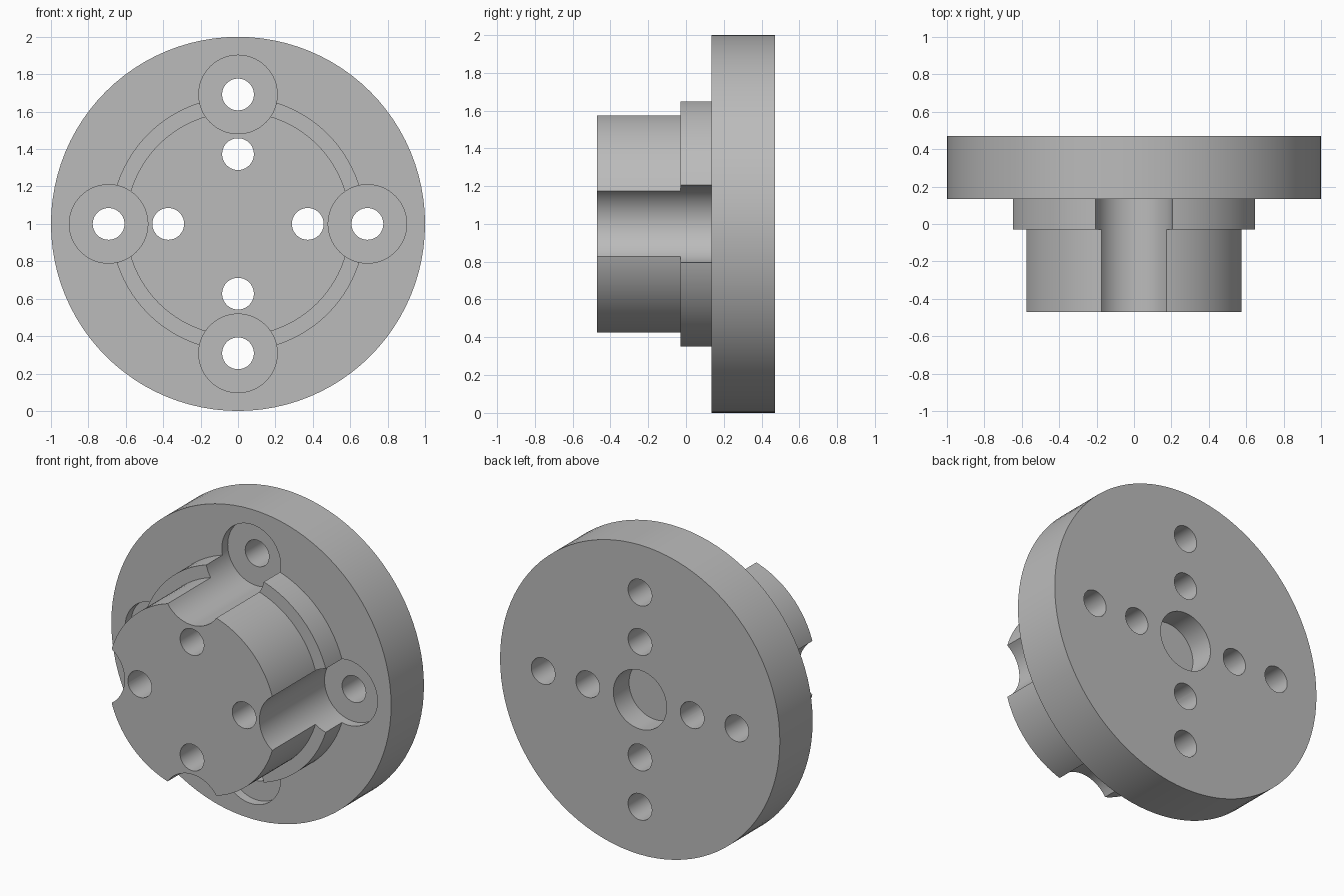
import bpy, bmesh, math
from mathutils import Matrix, Vector

old = bpy.data.objects.get("Cube")
if old:
    bpy.data.objects.remove(old, do_unlink=True)

FRONT, STEP, FACE, BACK = -0.47, -0.03, 0.135, 0.47

steel = bpy.data.materials.new("plain grey")
steel.use_nodes = True
grey = (0.5, 0.5, 0.5, 1)
steel.diffuse_color = grey
steel.node_tree.nodes["Principled BSDF"].inputs["Base Color"].default_value = grey


def make_object(name, bm):
    bmesh.ops.recalc_face_normals(bm, faces=bm.faces)
    mesh = bpy.data.meshes.new(name)
    bm.to_mesh(mesh)
    bm.free()
    mesh.materials.append(steel)
    obj = bpy.data.objects.new(name, mesh)
    bpy.context.collection.objects.link(obj)
    return obj


def lathe(name, profile, segments):
    """Turn a (radius, y) profile around the y axis at z = 1."""
    bm = bmesh.new()
    verts = [bm.verts.new((r, y, 0)) for r, y in profile]
    edges = [bm.edges.new(pair) for pair in zip(verts, verts[1:])]
    bmesh.ops.spin(bm, geom=verts + edges, cent=(0, 0, 0), axis=(0, 1, 0),
                   angle=math.tau, steps=segments, use_duplicate=False)
    bmesh.ops.remove_doubles(bm, verts=bm.verts, dist=1e-5)
    # Flat end caps are single faces
    bmesh.ops.dissolve_limit(bm, angle_limit=0.001, verts=bm.verts, edges=bm.edges)
    bmesh.ops.translate(bm, vec=(0, 0, 1), verts=bm.verts)
    return make_object(name, bm)


def cutter_ring(name, distance, radius, y0, y1, segments):
    """Four cylinders along y, spaced evenly around the hub axis."""
    bm = bmesh.new()
    for i in range(4):
        a = i * math.pi / 2
        pos = Vector((distance * math.cos(a), (y0 + y1) / 2, 1 + distance * math.sin(a)))
        bmesh.ops.create_cone(bm, cap_ends=True, segments=segments, radius1=radius,
                              radius2=radius, depth=y1 - y0,
                              matrix=Matrix.Translation(pos) @ Matrix.Rotation(math.pi / 2, 4, "X"))
    obj = make_object(name, bm)
    obj.hide_render = True
    return obj


# Flange, step and boss turned as one piece, with a blind bore in the back
hub = lathe("flanged_hub", [
    (0, FRONT), (0.6, FRONT), (0.6, STEP), (0.68, STEP), (0.68, FACE),
    (1, FACE), (1, BACK), (0.19, BACK), (0.19, BACK - 0.16), (0, BACK - 0.16)], 96)

# Flutes that end as counterbores in the flange, then two rings of through holes
cutters = [
    cutter_ring("flute_cutter", 0.692, 0.21, FRONT - 0.1, FACE + 0.06, 64),
    cutter_ring("outer_hole_cutter", 0.692, 0.085, FRONT - 0.1, BACK + 0.1, 40),
    cutter_ring("inner_hole_cutter", 0.373, 0.085, FRONT - 0.1, BACK + 0.1, 40),
]

bpy.ops.object.select_all(action="DESELECT")
bpy.context.view_layer.objects.active = hub
hub.select_set(True)
for cutter in cutters:
    mod = hub.modifiers.new(cutter.name, "BOOLEAN")
    mod.operation = "DIFFERENCE"
    mod.solver = "EXACT"
    mod.object = cutter
    bpy.ops.object.modifier_apply(modifier=mod.name)
for cutter in cutters:
    bpy.data.objects.remove(cutter, do_unlink=True)

bpy.ops.object.shade_smooth_by_angle(angle=math.radians(30))
